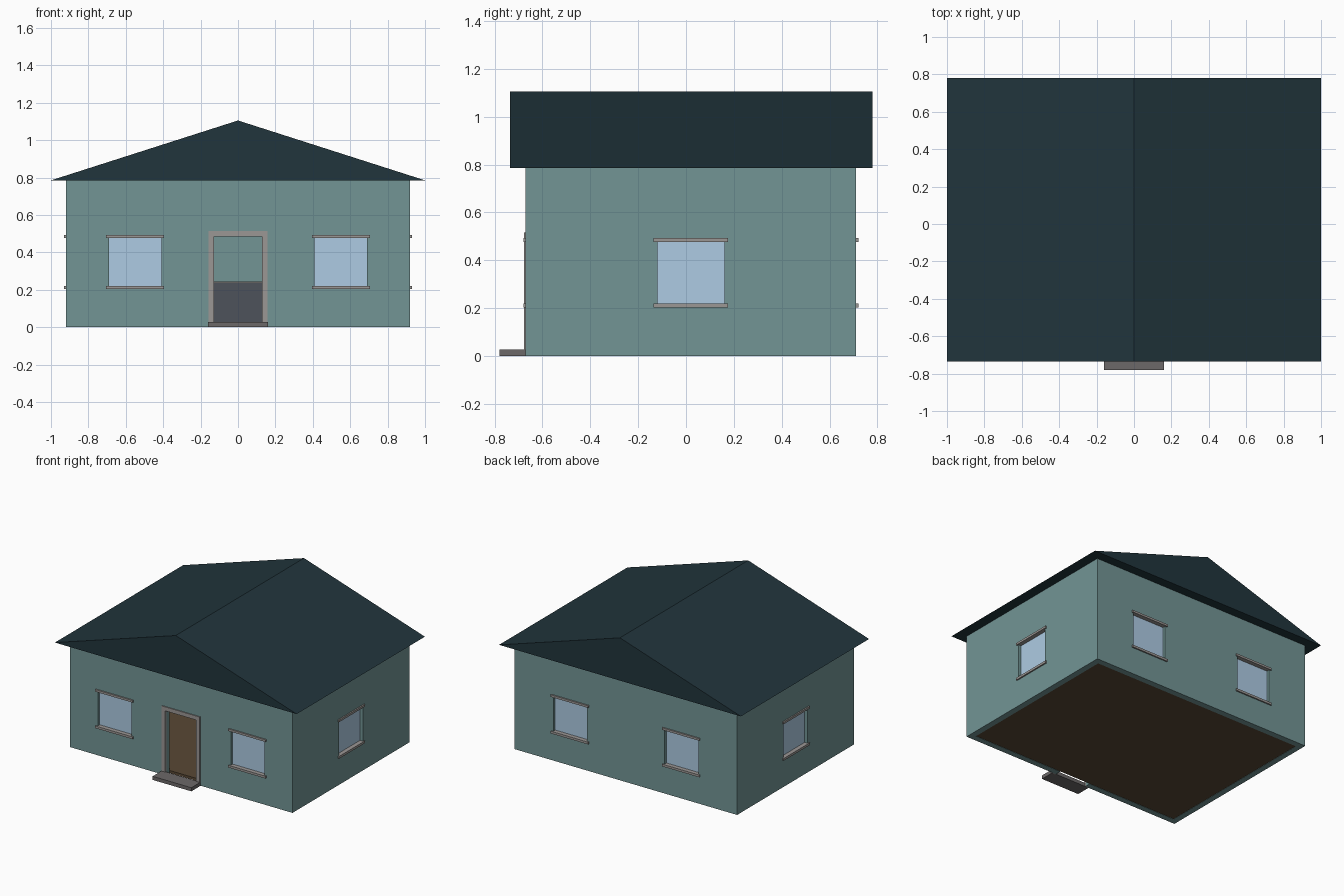
import bpy, bmesh
from mathutils import Matrix, Vector

if "Cube" in bpy.data.objects:
    bpy.data.objects.remove(bpy.data.objects["Cube"])


def material(name, color):
    m = bpy.data.materials.new(name)
    m.diffuse_color = (*color, 1)
    m.use_nodes = True
    m.node_tree.nodes["Principled BSDF"].inputs["Base Color"].default_value = m.diffuse_color
    return m


WALL = material("teal_plaster", (0.17, 0.30, 0.30))
ROOF = material("dark_slate", (0.015, 0.035, 0.045))
GLASS = material("pale_blue_glass", (0.42, 0.60, 0.77))
TRIM = material("warm_grey_trim", (0.33, 0.31, 0.30))
STONE = material("dark_stone", (0.15, 0.14, 0.14))
WOOD = material("brown_floor", (0.10, 0.065, 0.035))
FABRIC = material("slate_fabric", (0.075, 0.085, 0.105))


def make(name, bm, mat=None):
    bmesh.ops.recalc_face_normals(bm, faces=bm.faces)
    mesh = bpy.data.meshes.new(name)
    bm.to_mesh(mesh)
    bm.free()
    obj = bpy.data.objects.new(name, mesh)
    bpy.context.collection.objects.link(obj)
    if mat:
        mesh.materials.append(mat)
    return obj


def add_box(bm, x, y, z, frame=Matrix()):
    lo, hi = Vector((x[0], y[0], z[0])), Vector((x[1], y[1], z[1]))
    bmesh.ops.create_cube(bm, size=1, matrix=frame @ Matrix.Translation((lo + hi) / 2)
                          @ Matrix.Diagonal((*(hi - lo), 1)))


def boxes(name, mat, *parts):
    bm = bmesh.new()
    for part in parts:
        add_box(bm, *part)
    return make(name, bm, mat)


X, Y0, Y1, H, T = 0.92, -0.67, 0.71, 0.785, 0.045

# Hollow wall ring, open at top and bottom
bm = bmesh.new()
rings = []
for inset in (0, T):
    for z in (0, H):
        rings.append([bm.verts.new((x, y, z)) for x, y in (
            (-X + inset, Y0 + inset), (X - inset, Y0 + inset),
            (X - inset, Y1 - inset), (-X + inset, Y1 - inset))])
for a, b in ((0, 1), (1, 3), (3, 2), (2, 0)):
    for i in range(4):
        j = (i + 1) % 4
        bm.faces.new((rings[a][i], rings[a][j], rings[b][j], rings[b][i]))
walls = make("walls", bm, WALL)


def cut(name, part):
    cutter = boxes(name, WALL, part)
    cutter.hide_render = True
    cutter.hide_set(True)
    mod = walls.modifiers.new(name, "BOOLEAN")
    mod.operation = "DIFFERENCE"
    mod.solver = "EXACT"
    mod.object = cutter


# Windows: opening, recessed pane, lintel and sill; local -y points outwards
def window(name, location, turn):
    frame = Matrix.Translation(location) @ Matrix.Rotation(turn, 4, "Z")
    w = 0.14
    cut(name + "_cutter", ((-w, w), (-0.05, 0.08), (0.21, 0.485), frame))
    boxes(name + "_pane", GLASS, ((-w, w), (0.022, 0.032), (0.21, 0.485), frame))
    boxes(name + "_trim", TRIM,
          ((-0.155, 0.155), (-0.01, 0.03), (0.476, 0.492), frame),
          ((-0.155, 0.155), (-0.01, 0.03), (0.203, 0.22), frame))


PI = 3.14159265
for side, s in (("left", -1), ("right", 1)):
    window("front_window_" + side, (s * 0.55, Y0, 0), 0)
    window("back_window_" + side, (s * 0.46, Y1, 0), PI)
    window("side_window_" + side, (s * X, 0.02, 0), s * PI / 2)

# Open doorway with frame and step
cut("door_cutter", ((-0.13, 0.13), (Y0 - 0.05, Y0 + 0.1), (-0.05, 0.485)))
boxes("door_frame", TRIM,
      ((-0.157, -0.128), (-0.677, -0.66), (0.0, 0.515)),
      ((0.128, 0.157), (-0.677, -0.66), (0.0, 0.515)),
      ((-0.128, 0.128), (-0.677, -0.66), (0.485, 0.515)))
boxes("door_step", STONE, ((-0.16, 0.16), (-0.78, Y0), (0, 0.027)))

# Floor between the walls
boxes("floor", WOOD, ((-X + T, X - T), (Y0 + T, Y1 - T), (0.002, 0.02)))

# Low cabinet seen through the doorway
boxes("cabinet", FABRIC, ((-0.28, 0.28), (0.42, 0.64), (0.02, 0.235)))
boxes("cabinet_top", TRIM, ((-0.29, 0.29), (0.41, 0.65), (0.235, 0.245)))

# Solid gabled roof with overhang
bm = bmesh.new()
profile = [bm.verts.new((x, -0.735, z)) for x, z in ((-1, H), (1, H), (0, 1.105))]
face = bm.faces.new(profile)
out = bmesh.ops.extrude_face_region(bm, geom=[face], use_keep_orig=True)
bmesh.ops.translate(bm, vec=(0, 1.515, 0),
                    verts=[g for g in out["geom"] if isinstance(g, bmesh.types.BMVert)])
make("roof", bm, ROOF)
